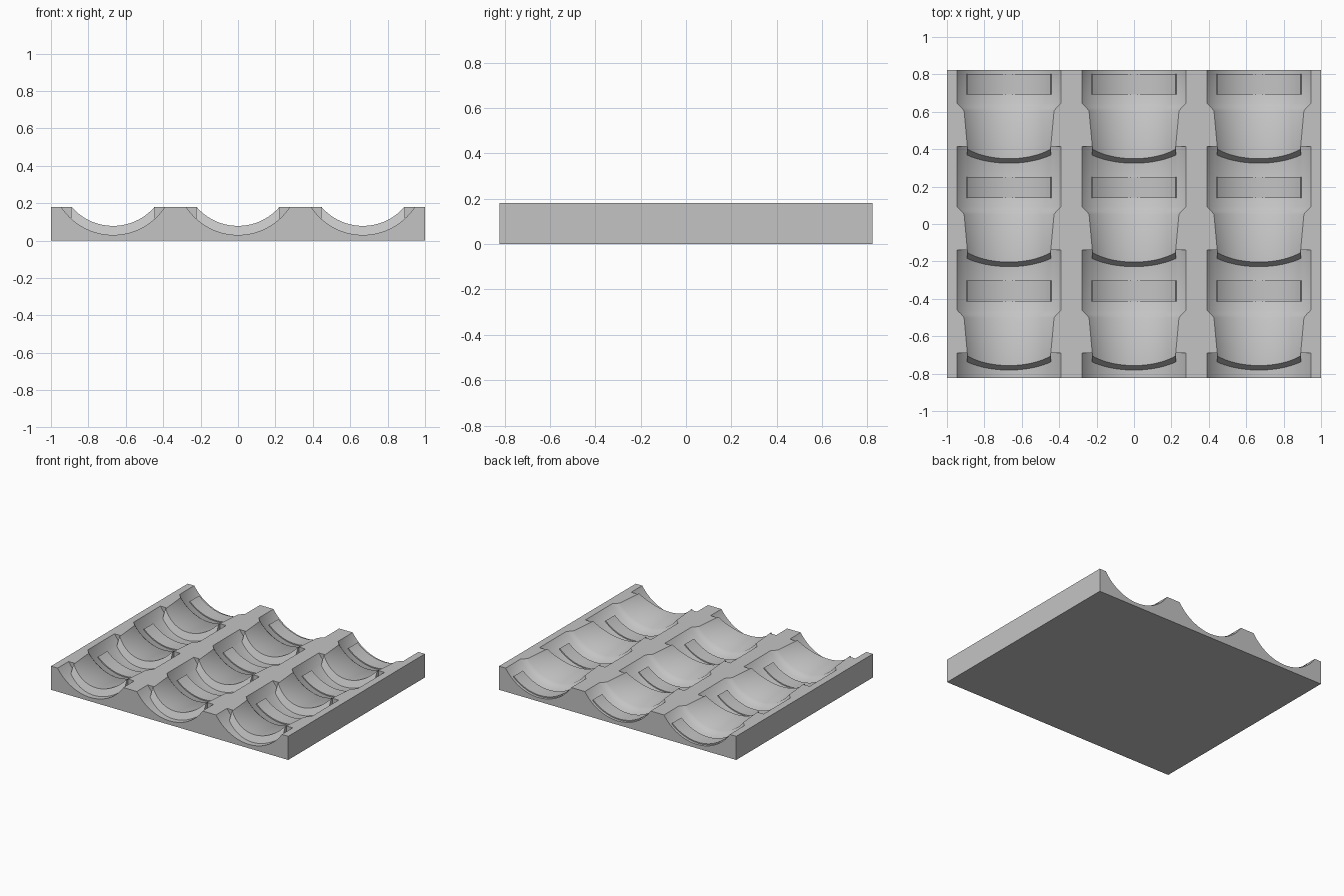
import bpy, bmesh, math

if "Cube" in bpy.data.objects:
    bpy.data.objects.remove(bpy.data.objects["Cube"], do_unlink=True)

HEIGHT, HALF_Y = 0.18, 0.823
AXIS_Z, WIDE_R = 0.361, 0.331
COLUMNS = (-0.668, 0, 0.668)
PITCH = 0.553
SEGMENTS = 128

grey = bpy.data.materials.new("plain grey")
grey.use_nodes = True
grey.diffuse_color = (0.55, 0.55, 0.55, 1)
grey.node_tree.nodes["Principled BSDF"].inputs["Base Color"].default_value = grey.diffuse_color


def finish(name, bm):
    bmesh.ops.recalc_face_normals(bm, faces=bm.faces)
    mesh = bpy.data.meshes.new(name)
    bm.to_mesh(mesh)
    bm.free()
    mesh.materials.append(grey)
    obj = bpy.data.objects.new(name, mesh)
    bpy.context.collection.objects.link(obj)
    return obj


def loft(name, rings, close=True):
    """Skin a row of equal closed rings and cap both ends."""
    bm = bmesh.new()
    loops = [[bm.verts.new(p) for p in ring] for ring in rings]
    for a, b in zip(loops, loops[1:]):
        for i in range(len(a)):
            j = (i + 1) % len(a)
            bm.faces.new((a[i], a[j], b[j], b[i]))
    bm.faces.new(loops[0])
    bm.faces.new(loops[-1])
    return finish(name, bm)


def lathe(name, x, y0, profile):
    """Turn (y, radius) points about the lengthwise axis of a column."""
    turns = [2 * math.pi * i / SEGMENTS for i in range(SEGMENTS)]
    return loft(name, [[(x + r * math.sin(t), y0 + y, AXIS_Z - r * math.cos(t))
                        for t in turns] for y, r in profile])


def subtract(target, cutter):
    cutter.hide_render = True
    mod = target.modifiers.new("cut", 'BOOLEAN')
    mod.operation, mod.solver, mod.object = 'DIFFERENCE', 'EXACT', cutter
    activate(target)
    bpy.ops.object.modifier_apply(modifier=mod.name)
    bpy.data.objects.remove(cutter, do_unlink=True)


def activate(obj):
    bpy.ops.object.select_all(action='DESELECT')
    obj.select_set(True)
    bpy.context.view_layer.objects.active = obj


def smooth(obj):
    activate(obj)
    bpy.ops.object.shade_smooth_by_angle(angle=math.radians(40))


def tongue(x, y0):
    """Block with a leaning front, which stays standing under each cup tip."""
    lean = [(0.813, -0.1), (1.003, 0.28), (1.2, 0.28), (1.2, -0.1)]
    return loft("tongue", [[(x + s * 0.225, y0 + y, z) for y, z in lean]
                           for s in (-1, 1)])


def label_plate(x, y0):
    """Thin curved plate raised from the floor of the wide pocket."""
    steps, reach = 32, math.asin(0.227 / WIDE_R)
    rings = []
    for i in range(steps + 1):
        t = reach * (2 * i / steps - 1)
        rings.append([(x + r * math.sin(t), y0 + y, AXIS_Z - r * math.cos(t))
                      for y, r in ((0.692, 0.323), (0.803, 0.323),
                                   (0.803, 0.335), (0.692, 0.335))])
    return loft("label_plate", rings)


# Tray slab
tray = loft("tray", [[(x, y, z) for x, y in ((-1, -HALF_Y), (1, -HALF_Y),
                                             (1, HALF_Y), (-1, HALF_Y))]
                     for z in (0, HEIGHT)])

# Nested cup pockets: tapered body, flared shoulder, wide rim
CUP = [(0.25, 0.2755), (0.605, 0.301), (0.622, 0.312), (0.645, WIDE_R), (0.968, WIDE_R)]
for x in COLUMNS:
    for row in range(4):
        y0 = -row * PITCH
        pocket = lathe("pocket", x, y0, CUP)
        subtract(pocket, tongue(x, y0))
        subtract(tray, pocket)
        if row < 3:
            smooth(label_plate(x, y0))
smooth(tray)
